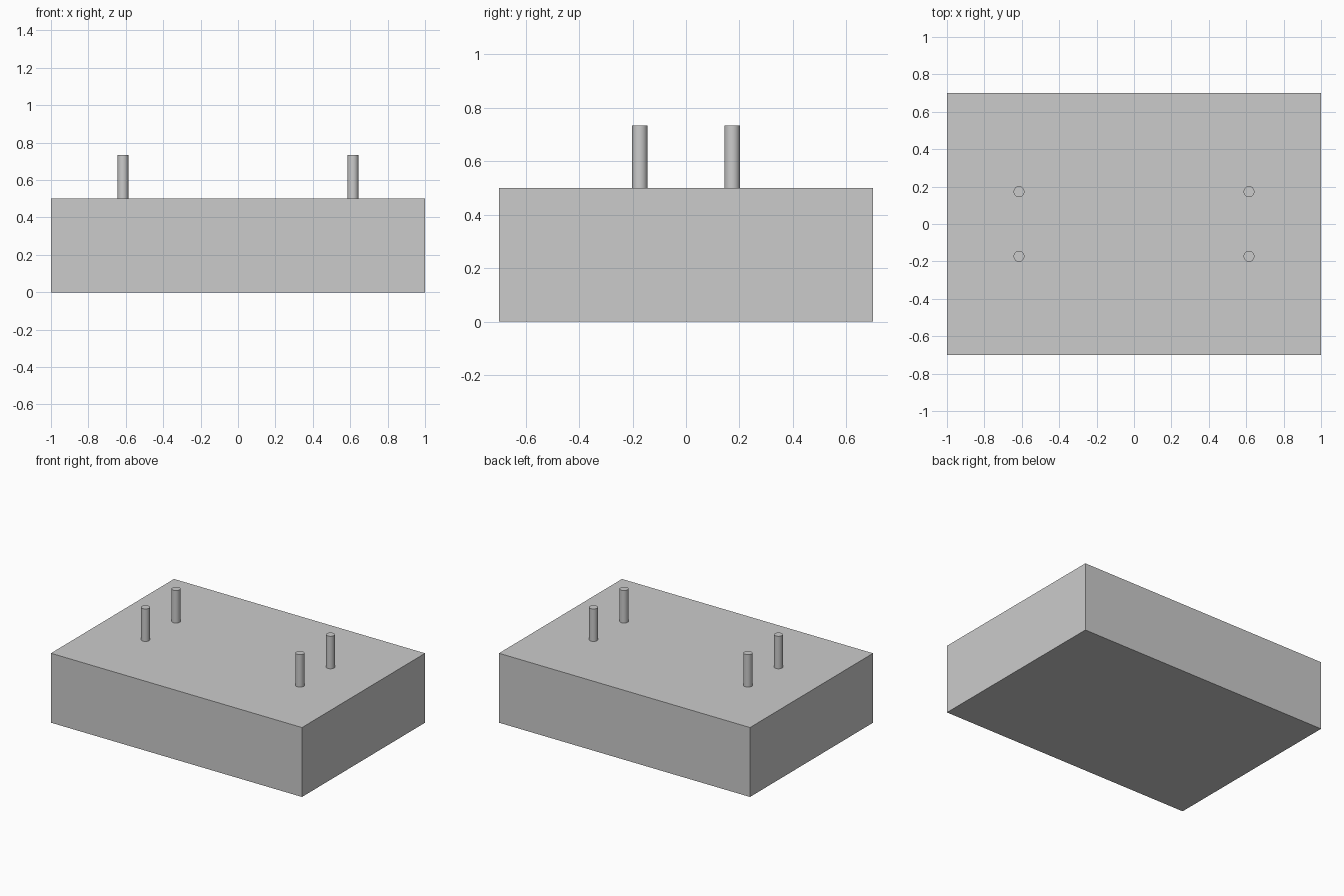
import bpy

if "Cube" in bpy.data.objects:
    bpy.data.objects.remove(bpy.data.objects["Cube"])

BLOCK = (2.0, 1.4, 0.5)
PEG_X, PEG_Y, PEG_R, PEG_TOP = 0.615, 0.173, 0.029, 0.734

# Solid rectangular body
bpy.ops.mesh.primitive_cube_add(size=1, location=(0, 0, BLOCK[2] / 2))
body = bpy.context.object
body.name = "body_block"
body.scale = BLOCK
bpy.ops.object.transform_apply(location=False, rotation=False, scale=True)


# Round peg standing on the body
def add_peg(name, x, y):
    bottom = BLOCK[2]
    bpy.ops.mesh.primitive_cylinder_add(
        vertices=32, radius=PEG_R, depth=PEG_TOP - bottom,
        location=(x, y, (PEG_TOP + bottom) / 2))
    bpy.context.object.name = name
    bpy.ops.object.shade_smooth_by_angle()


# Four pegs, mirrored in x and y
for side, sx in (("left", -1), ("right", 1)):
    for end, sy in (("front", -1), ("back", 1)):
        add_peg(f"{end}_{side}_peg", sx * PEG_X, sy * PEG_Y)
